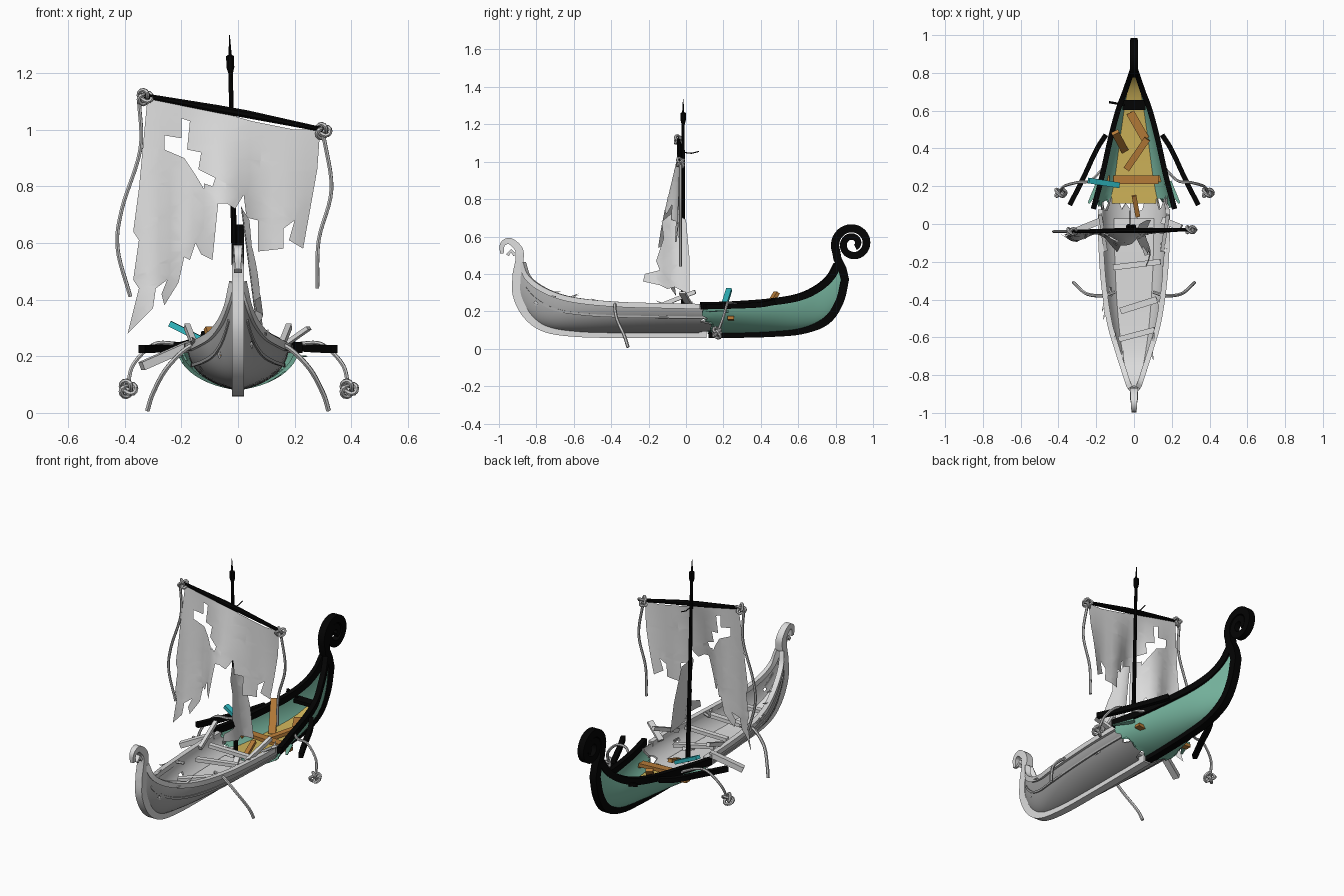
import bpy, bmesh, math, random
from mathutils import Vector

random.seed(4)
cube = bpy.data.objects.get("Cube")
if cube:
    bpy.data.objects.remove(cube)
made = []


def material(name, *rgb):
    m = bpy.data.materials.new(name)
    m.use_nodes = True
    m.diffuse_color = (*rgb, 1)
    m.node_tree.nodes["Principled BSDF"].inputs["Base Color"].default_value = (*rgb, 1)
    return m


PALE = material("pale grey", .72, .72, .72)
ROPE = material("rope grey", .58, .58, .58)
GREY = material("weathered grey", .4, .4, .4)
BLACK = material("tarred black", .001, .001, .001)
GREEN = material("sea green", .19, .48, .36)
GOLD = material("gold floor", .62, .45, .1)
WOOD = material("orange wood", .47, .2, .04)
CYAN = material("cyan", .03, .5, .55)


def add(name, mesh, *mats):
    ob = bpy.data.objects.new(name, mesh)
    bpy.context.collection.objects.link(ob)
    for m in mats:
        mesh.materials.append(m)
    made.append(ob)


def finish(name, bm, *mats):
    mesh = bpy.data.meshes.new(name)
    bm.to_mesh(mesh)
    bm.free()
    add(name, mesh, *mats)


def smooth(points, k=5):
    """Resample a polyline as a smooth curve through its points."""
    p = [Vector(q) for q in points]
    p = [p[0] * 2 - p[1]] + p + [p[-1] * 2 - p[-2]]
    out = []
    for a, b, c, d in zip(p, p[1:], p[2:], p[3:]):
        for i in range(k):
            t = i / k
            out.append((b * 2 + (c - a) * t + (a * 2 - b * 5 + c * 4 - d) * t * t
                        + (b * 3 - a - c * 3 + d) * t ** 3) * .5)
    return out + [p[-2]]


def sweep(name, pts, w, h, mat, n=4, ref=(0, 0, 1), taper=None):
    """Sweep a box (n=4) or round section along a path; w lies across ref, h along it."""
    pts = [Vector(p) for p in pts]
    bm = bmesh.new()
    rings = []
    grow = math.sqrt(2) if n == 4 else 1
    for i, p in enumerate(pts):
        t = (pts[min(i + 1, len(pts) - 1)] - pts[max(i - 1, 0)]).normalized()
        up = Vector(ref)
        up = (up - t * up.dot(t)).normalized()
        side = t.cross(up)
        s = grow * (taper(i / (len(pts) - 1)) if taper else 1) / 2
        angles = [math.tau * (j + .5) / n for j in range(n)]
        rings.append([bm.verts.new(p + side * math.cos(a) * w * s + up * math.sin(a) * h * s)
                      for a in angles])
    for r, q in zip(rings, rings[1:]):
        for j in range(n):
            bm.faces.new((r[j], r[(j + 1) % n], q[(j + 1) % n], q[j]))
    bm.faces.new(rings[0][::-1])
    bm.faces.new(rings[-1])
    bmesh.ops.recalc_face_normals(bm, faces=bm.faces)
    finish(name, bm, mat)


def mirrored(side, pts):
    return [(p[0] * side, p[1], p[2]) for p in pts]


SIDES = (("left", 1), ("right", -1))

# Hull stations: keel y, keel z, rail y, rail z, rail half width
bow = smooth([(-.905, .4, -.875, .46, .012), (-.905, .29, -.845, .38, .03),
              (-.85, .18, -.77, .32, .055), (-.75, .11, -.66, .275, .09),
              (-.58, .085, -.52, .25, .13), (-.35, .08, -.32, .235, .16),
              (-.1, .08, -.1, .23, .175), (.11, .08, .12, .225, .178)])
stern = smooth([(.12, .08, .08, .23, .215), (.25, .08, .25, .235, .17),
                (.45, .085, .45, .25, .125), (.62, .1, .6, .275, .085),
                (.75, .15, .7, .32, .048), (.82, .25, .77, .38, .024),
                (.85, .37, .81, .45, .01)])


def section(st, u, inset=1.0):
    """Point on a hull station; u runs from -1 (right rail) to 1 (left rail)."""
    ky, kz, ry, rz, rx = st
    f = .75 * (1 - math.cos(u * math.pi / 2)) + .25 * abs(u)
    return Vector((rx * math.sin(u * math.pi / 2) * inset,
                   ky + (ry - ky) * f, kz + (rz - kz) * f + (1 - inset) * .12))


def hull(name, stations, torn, outer, inner):
    """Two skins, outer and lining, with a ragged edge at the torn station."""
    bm = bmesh.new()
    n = 24
    rip = [random.uniform(-.06, .05) for _ in range(n + 1)]
    gone = {(random.randrange(8, len(stations) - 4), random.choice((3, 4, 19, 20)))
            for _ in range(4)} if torn else set()
    for layer, inset in enumerate((1, .94)):
        grid = []
        for i, st in enumerate(stations):
            row = [section(st, j / n * 2 - 1, inset) for j in range(n + 1)]
            if i == torn % len(stations):
                for v, r in zip(row, rip):
                    v.y += r if torn else abs(r) * .9 - .01
            grid.append([bm.verts.new(v) for v in row])
        for i in range(len(grid) - 1):
            for j in range(n):
                if (i, j) in gone:
                    continue
                quad = (grid[i][j], grid[i][j + 1], grid[i + 1][j + 1], grid[i + 1][j])
                bm.faces.new(quad if layer else quad[::-1]).material_index = layer
    finish(name, bm, outer, inner)


def floor(name, stations, mat):
    bm = bmesh.new()
    rows = [[bm.verts.new(section(s, u, .93) + Vector((0, 0, .006))) for u in (-.44, .44)]
            for s in stations]
    for a, b in zip(rows, rows[1:]):
        bm.faces.new((a[0], a[1], b[1], b[0]))
    finish(name, bm, mat)


hull("bow_hull", bow, -1, GREY, PALE)
hull("stern_hull", stern, 0, GREEN, GREEN)
floor("bow_floor", bow[8:-2], PALE)
floor("stern_floor", stern[:-5], GOLD)

# Rails and side strakes
for label, s in SIDES:
    for end, stations, mat, h in (("bow", bow[:-1], PALE, .028), ("stern", stern, BLACK, .038)):
        sweep(f"{end}_rail_{label}", [(s * q[4], q[2], q[3]) for q in stations], .028, h, mat)
    sweep(f"bow_strake_{label}", [section(q, s * .72, 1.02) for q in bow[6:]], .008, .012, GREY)

# Keels run up into the bow hook and the stern spiral
hook = smooth([(0, -.89, .47), (0, -.893, .53), (0, -.94, .575), (0, -.98, .56), (0, -.985, .51)])
keel = [(0, q[0], q[1]) for q in bow[::-1]]
sweep("bow_keel", keel + hook, .042, .042, PALE, ref=(1, 0, 0),
      taper=lambda t: 1.05 if t < .7 else 1.05 - (t - .7) * 1.9)
sweep("hook_barb", [(0, -.955, .5), (0, -.935, .525), (0, -.915, .5)], .018, .03, PALE, ref=(1, 0, 0))
spiral = []
for i in range(57):
    a = math.radians(205 - i * 11)
    r = .098 - .076 * i / 56
    spiral.append((0, .892 + r * math.cos(a), .56 + r * math.sin(a)))
sweep("stern_keel", [(0, q[0], q[1]) for q in stern] + [(0, .835, .43), (0, .81, .48)] + spiral,
      .042, .04, BLACK, ref=(1, 0, 0), taper=lambda t: 1.05 if t < .45 else 1.3 - t * .56)

# Mast with a spear head, and the tilted yard
sweep("mast", [(.0, -.015, .09), (-.015, -.015, .65), (-.026, -.015, 1.2)], .024, .024, BLACK,
      n=8, ref=(0, 1, 0), taper=lambda t: 1.1 - t * .4)
sweep("mast_block", [(-.026, -.015, 1.2), (-.027, -.015, 1.22), (-.028, -.015, 1.26),
                     (-.028, -.015, 1.265), (-.03, -.015, 1.335)], .03, .03, BLACK,
      n=8, ref=(0, 1, 0), taper=lambda t: (.6, 1, 1, .4, .1)[round(t * 4)])
sweep("mast_hook", [(-.02, -.015, 1.05), (-.02, .03, 1.045), (-.02, .07, 1.055)], .006, .006, BLACK, n=6)
sweep("yard", [(-.33, -.04, 1.12), (-.07, -.035, 1.073), (.03, -.035, 1.055), (.3, -.03, 1.0)],
      .03, .03, BLACK, n=8, taper=lambda t: .6 if t in (0, 1) else 1)


# Torn sail: flat outlines with holes, sliced into a grid and then billowed
def cloth(name, outlines, place):
    cu = bpy.data.curves.new(name, "CURVE")
    cu.dimensions = "2D"
    cu.fill_mode = "BOTH"
    for pts in outlines:
        sp = cu.splines.new("POLY")
        sp.points.add(len(pts) - 1)
        for q, (x, z) in zip(sp.points, pts):
            q.co = (x / 100, z / 100, 0, 1)
        sp.use_cyclic_u = True
    tmp = bpy.data.objects.new(name + "_outline", cu)
    bpy.context.collection.objects.link(tmp)
    flat = bpy.data.meshes.new_from_object(tmp.evaluated_get(bpy.context.evaluated_depsgraph_get()))
    bpy.data.objects.remove(tmp)
    bm = bmesh.new()
    bm.from_mesh(flat)
    bmesh.ops.remove_doubles(bm, verts=bm.verts, dist=.0001)
    for i in range(24):
        for co, no in (((i * .04 - .4, 0, 0), (1, 0, 0)), ((0, .25 + i * .04, 0), (0, 1, 0))):
            bmesh.ops.bisect_plane(bm, geom=bm.verts[:] + bm.edges[:] + bm.faces[:],
                                   dist=.0001, plane_co=co, plane_no=no)
    for v in bm.verts:
        v.co = place(v.co.x, v.co.y)
    finish(name, bm, PALE)


def belly(x, z):
    drop = 1.06 - .185 * x - z
    bulge = .2 * math.exp(-((x + .04) / .13) ** 2)
    return x, -.035 + drop * (x * .12 - bulge + .04 * math.sin(x * 26)), z


cloth("sail", [
    [(-32, 111), (-2, 105), (5, 103), (20, 100), (29, 100), (28, 86), (23, 58), (18, 61), (20, 68),
     (16, 65), (16, 58), (7, 57), (7, 68), (3, 69), (2, 77), (-1, 72), (-4, 74), (-7, 74), (-9, 54),
     (-13, 56), (-15, 60), (-17, 54), (-19, 55), (-21, 46), (-26, 38), (-27, 42), (-25, 47),
     (-29, 44), (-30, 37), (-39, 28), (-35, 44), (-37, 47), (-35, 61), (-37, 64), (-35, 79)],
    [(-20, 104), (-17, 103), (-18, 93), (-13, 92), (-14, 86), (-8, 83), (-9, 80), (-12, 81),
     (-12, 79), (-15, 84), (-19, 90), (-26, 93), (-26, 98), (-20, 97)]], belly)
# A fallen strip hangs fore and aft beside the mast
cloth("sail_scrap", [[(2, 29), (-6, 33), (-10, 32), (-14, 34), (-23, 36), (-22, 40), (-14, 42),
                      (-16, 47), (-12, 59), (-13, 68), (-7, 73), (0, 69), (1, 58), (2, 47)]],
      lambda y, z: (.025 + (.72 - z) * .13 + .015 * math.sin(y * 30), y, z))


# Ropes and knots
def rope(name, pts, r=.015):
    sweep(name, smooth(pts, 6), r, r, ROPE, n=6, ref=(.1, 1, .2))


def knot(name, at, r=.024):
    pts = []
    for i in range(37):
        a = math.tau * i / 36
        m = r * (.75 + .35 * math.cos(a * 3))
        pts.append((at[0] + m * math.cos(a * 2), at[1] + r * .7 * math.sin(a * 3),
                    at[2] + m * math.sin(a * 2)))
    sweep(name, pts, r * .65, r * .65, ROPE, n=6, ref=(.1, 1, .2))


knot("yard_knot_right", (-.33, -.04, 1.115))
knot("yard_knot_left", (.3, -.03, .995))
rope("yard_rope_right", [(-.35, -.04, 1.11), (-.345, -.04, .93), (-.41, -.04, .72),
                         (-.425, -.04, .58), (-.38, -.04, .41)])
rope("yard_rope_left", [(.3, -.03, .99), (.33, -.03, .79), (.285, -.03, .61), (.28, -.03, .44)])
for label, s in SIDES:
    rope(f"outrigger_rope_{label}", mirrored(s, [(.16, .3, .23), (.23, .23, .245), (.3, .22, .24),
                                                 (.37, .2, .17), (.39, .17, .09)]))
    knot(f"outrigger_knot_{label}", (s * .39, .165, .085), .027)
    rope(f"trailing_rope_{label}", mirrored(s, [(.1, -.36, .24), (.17, -.38, .235), (.25, -.37, .16),
                                                (.3, -.33, .07), (.32, -.31, .008)]), .018)
    # Sprung rail pieces and broken boards at the split
    sweep(f"sprung_rail_{label}", smooth(mirrored(s, [(.15, .47, .25), (.2, .39, .235),
                                                      (.27, .24, .228), (.34, .1, .225)])),
          .026, .028, BLACK)
    sweep(f"torn_skin_{label}", mirrored(s, [(.18, .22, .2), (.24, .11, .2)]), .04, .01, GREEN,
          taper=lambda t: 1 - t * .7)
    sweep(f"raised_board_{label}", mirrored(s, [(.15, -.14, .23), (.18, .05, .305)]), .02, .022, PALE)
    for i in range(9):
        st = random.choice(bow[12:])
        p = Vector((s * st[4], st[2], st[3]))
        d = Vector((s * random.uniform(-.03, .02), random.choice((-1, 1)) * .06, random.uniform(0, .03)))
        sweep(f"rail_splinter_{label}_{i}", [p, p + d], .02, .012, PALE, taper=lambda t: 1 - t * .9)
sweep("split_board", [(.15, .02, .23), (.25, -.02, .3)], .035, .014, PALE)
sweep("fallen_beam", [(-.17, .02, .24), (-.34, -.05, .165)], .035, .03, PALE)

# Loose planks and crossbeams
for i, (a, b, w, mat) in enumerate([
        ((-.02, .59, .16), (.06, .45, .15), .045, WOOD), ((.07, .45, .18), (-.04, .29, .14), .035, WOOD),
        ((-.11, .235, .19), (.13, .235, .18), .045, WOOD), ((-.1, .485, .3), (-.05, .39, .14), .04, WOOD),
        ((0, .15, .2), (.02, .04, .16), .025, WOOD), ((-.24, .23, .315), (-.08, .205, .235), .03, CYAN),
        ((-.11, -.23, .21), (.14, -.2, .23), .03, PALE), ((-.07, -.46, .19), (.12, -.4, .23), .035, PALE),
        ((-.08, -.61, .22), (.11, -.56, .25), .03, PALE), ((.02, -.02, .2), (.07, -.16, .14), .03, PALE),
        ((-.13, -.08, .23), (.1, -.03, .2), .03, PALE), ((-.06, .63, .25), (.06, .63, .25), .055, BLACK),
        ((-.13, .645, .28), (-.05, .63, .26), .012, BLACK)]):
    sweep(f"loose_plank_{i}", [a, b], w, .02, mat)
for label, s in SIDES:
    sweep(f"side_peg_{label}", mirrored(s, [(.13, .24, .16), (.18, .24, .165)]), .035, .018, WOOD)

bpy.ops.object.select_all(action="DESELECT")
for ob in made:
    ob.select_set(True)
bpy.context.view_layer.objects.active = made[0]
bpy.ops.object.shade_smooth_by_angle(angle=math.radians(35))
